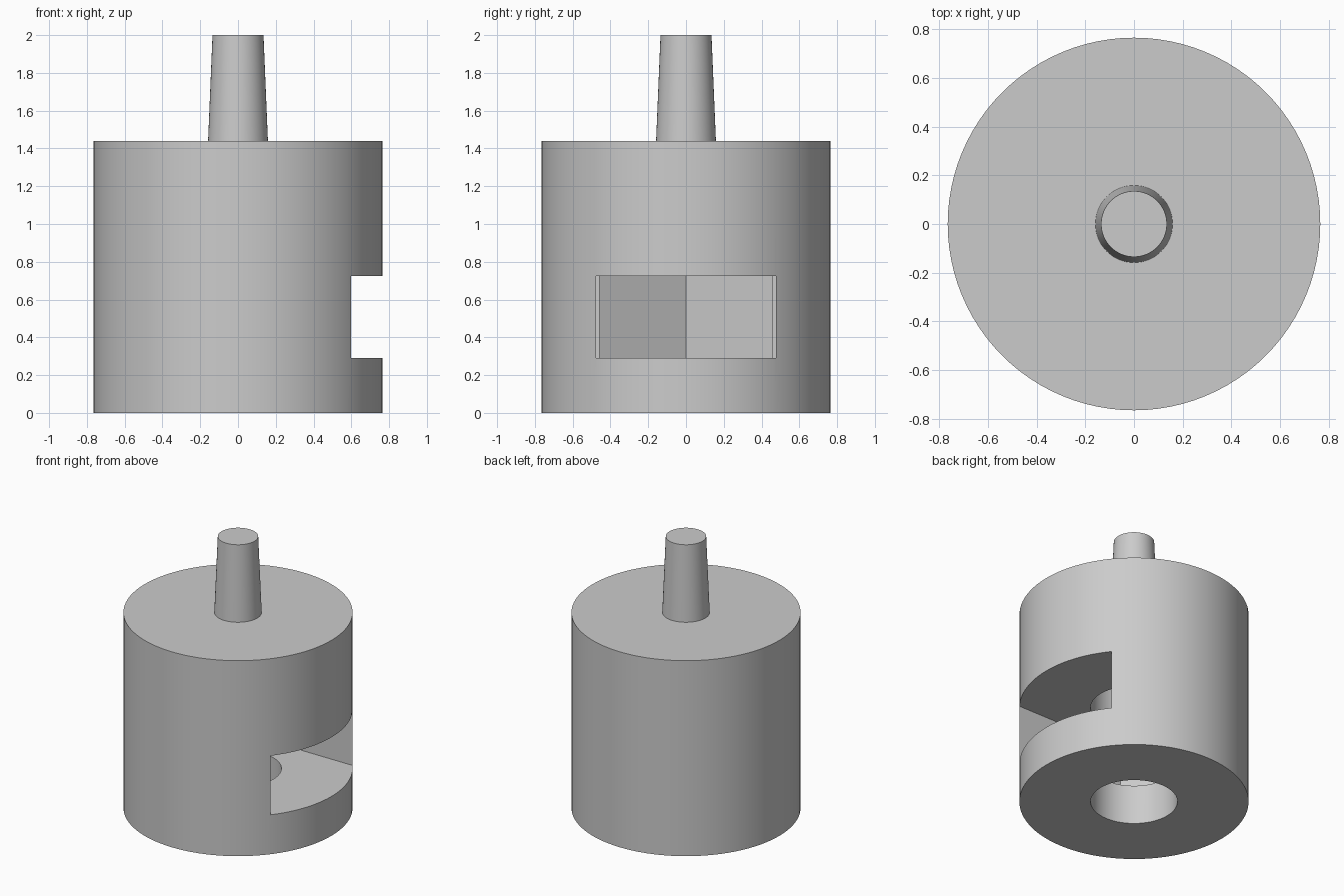
import bpy
import math

default = bpy.data.objects.get("Cube")
if default:
    bpy.data.objects.remove(default, do_unlink=True)

# One plain grey for everything
grey = bpy.data.materials.new("plain grey")
grey.use_nodes = True
colour = (0.6, 0.6, 0.6, 1)
grey.diffuse_color = colour
grey.node_tree.nodes["Principled BSDF"].inputs["Base Color"].default_value = colour


def frustum(name, r_low, r_high, z_low, z_high, sides=96, turn=0):
    bpy.ops.mesh.primitive_cone_add(
        vertices=sides, radius1=r_low, radius2=r_high, depth=z_high - z_low,
        location=(0, 0, (z_low + z_high) / 2), rotation=(0, 0, turn))
    obj = bpy.context.object
    obj.name = name
    obj.data.materials.append(grey)
    return obj


def combine(target, tool, operation):
    mod = target.modifiers.new(tool.name, 'BOOLEAN')
    mod.operation = operation
    mod.solver = 'EXACT'
    mod.object = tool
    bpy.ops.object.select_all(action='DESELECT')
    target.select_set(True)
    bpy.context.view_layer.objects.active = target
    bpy.ops.object.modifier_apply(modifier=mod.name)
    bpy.data.objects.remove(tool, do_unlink=True)


BODY_R, BODY_TOP = 0.765, 1.44
SLOT_LOW, SLOT_HIGH = 0.29, 0.725
HOLE_R, HOLE_TOP = 0.29, 1.15
HEX_HALF, SLOT_HALF = 0.457, 0.477

# Round body with a tapered stem on top
body = frustum("body", BODY_R, BODY_R, 0, BODY_TOP)
stem = frustum("stem", 0.16, 0.135, BODY_TOP - 0.04, 2, 64)
combine(body, stem, 'UNION')

# Six-sided pocket, pointing along x
hex_r = HEX_HALF / math.cos(math.pi / 6)
pocket = frustum("hex_pocket", hex_r, hex_r, SLOT_LOW, SLOT_HIGH, 6, math.pi / 6)
combine(body, pocket, 'DIFFERENCE')

# Side slot leading from the pocket out through the +x wall
bpy.ops.mesh.primitive_cube_add(size=1, location=(0.5, 0, (SLOT_LOW + SLOT_HIGH) / 2))
slot = bpy.context.object
slot.name = "side_slot"
slot.scale = (1, 2 * SLOT_HALF, SLOT_HIGH - SLOT_LOW)
slot.data.materials.append(grey)
combine(body, slot, 'DIFFERENCE')

# Bore rising from the underside through the pocket
bore = frustum("bore", HOLE_R, HOLE_R, -0.1, HOLE_TOP, 64)
combine(body, bore, 'DIFFERENCE')

bpy.ops.object.shade_smooth_by_angle(angle=math.radians(25))
